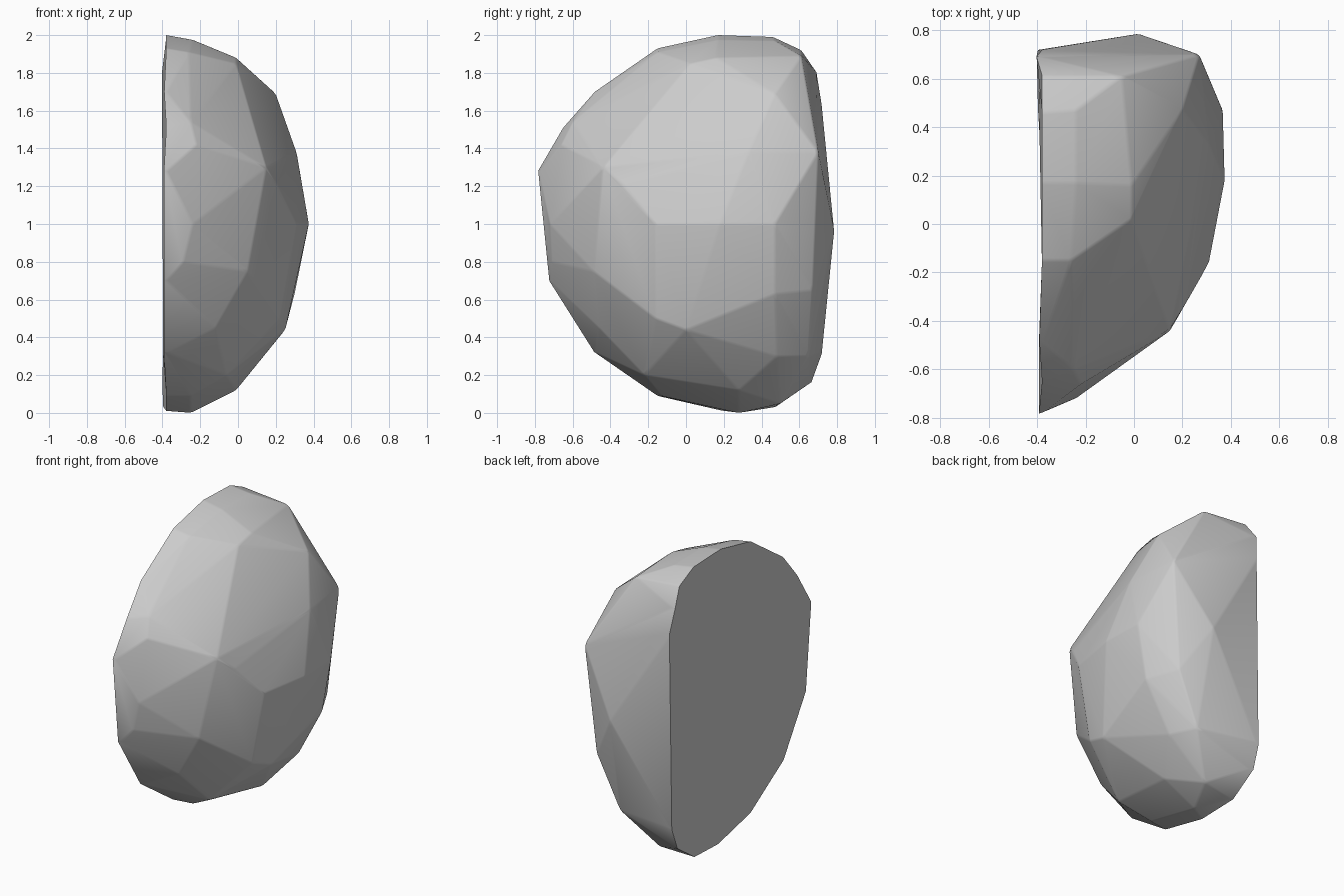
import bpy, bmesh
from math import radians

FLAT_X = -0.38

# Outline (y, z) of the flat cut side
cut_outline = [
    (0.17, 2.0), (0.46, 1.99), (0.61, 1.92), (0.69, 1.8), (0.72, 1.62),
    (0.72, 0.32), (0.66, 0.16), (0.47, 0.03), (0.2, 0.01), (-0.15, 0.09),
    (-0.48, 0.32), (-0.72, 0.7), (-0.78, 1.28), (-0.65, 1.51),
    (-0.48, 1.7), (-0.15, 1.93)]

# Corner points (x, y, z) of the chipped outer side
chips = [
    # crown
    (-0.24, 0.17, 1.975), (-0.24, 0.47, 1.97), (-0.05, 0.61, 1.89),
    (-0.01, 0.16, 1.88), (-0.01, 0.02, 1.85), (-0.26, -0.15, 1.91),
    (0.2, 0.47, 1.69),
    # upper belt
    (0.31, 0.33, 1.38), (0.27, 0.7, 1.38), (0.15, -0.44, 1.3),
    (0.21, -0.33, 1.21), (-0.22, -0.66, 1.42), (-0.25, -0.6, 1.54),
    # waist
    (0.31, -0.16, 1.0), (0.375, 0.18, 1.0), (0.367, 0.47, 1.0),
    (0.02, 0.785, 0.96), (-0.24, -0.72, 1.0), (-0.29, -0.71, 0.8),
    (0.05, -0.49, 0.75),
    # lower belt
    (0.3, 0.47, 0.63), (0.2, 0.67, 0.65), (0.25, 0.0, 0.44),
    (0.22, -0.16, 0.5), (-0.12, -0.46, 0.45),
    # foot
    (-0.06, -0.22, 0.2), (-0.01, 0.28, 0.12), (0.12, 0.48, 0.3),
    (0.04, 0.65, 0.3), (-0.25, 0.28, 0.0), (-0.25, -0.13, 0.09),
    (-0.15, 0.5, 0.05)]

# Wrap the points in a hull and merge nearly flat facets
bm = bmesh.new()
for p in [(FLAT_X, y, z) for y, z in cut_outline] + chips:
    bm.verts.new(p)
hull = bmesh.ops.convex_hull(bm, input=bm.verts[:])
bmesh.ops.delete(bm, geom=[v for v in bm.verts if not v.link_faces], context='VERTS')
bmesh.ops.dissolve_limit(bm, angle_limit=radians(4), verts=bm.verts[:], edges=bm.edges[:])
bmesh.ops.recalc_face_normals(bm, faces=bm.faces[:])

# Worn edges everywhere except around the cut side
worn = [e for e in bm.edges if not all(v.co.x < FLAT_X + 0.001 for v in e.verts)]
bmesh.ops.bevel(bm, geom=worn, offset=0.018, segments=2, profile=0.5,
                affect='EDGES', clamp_overlap=True)
bmesh.ops.recalc_face_normals(bm, faces=bm.faces[:])

mesh = bpy.data.meshes.new("boulder_half")
bm.to_mesh(mesh)
bm.free()
boulder = bpy.data.objects.new("boulder_half", mesh)
bpy.context.collection.objects.link(boulder)
bpy.context.view_layer.objects.active = boulder
boulder.select_set(True)
bpy.ops.object.shade_smooth_by_angle(angle=radians(30))
